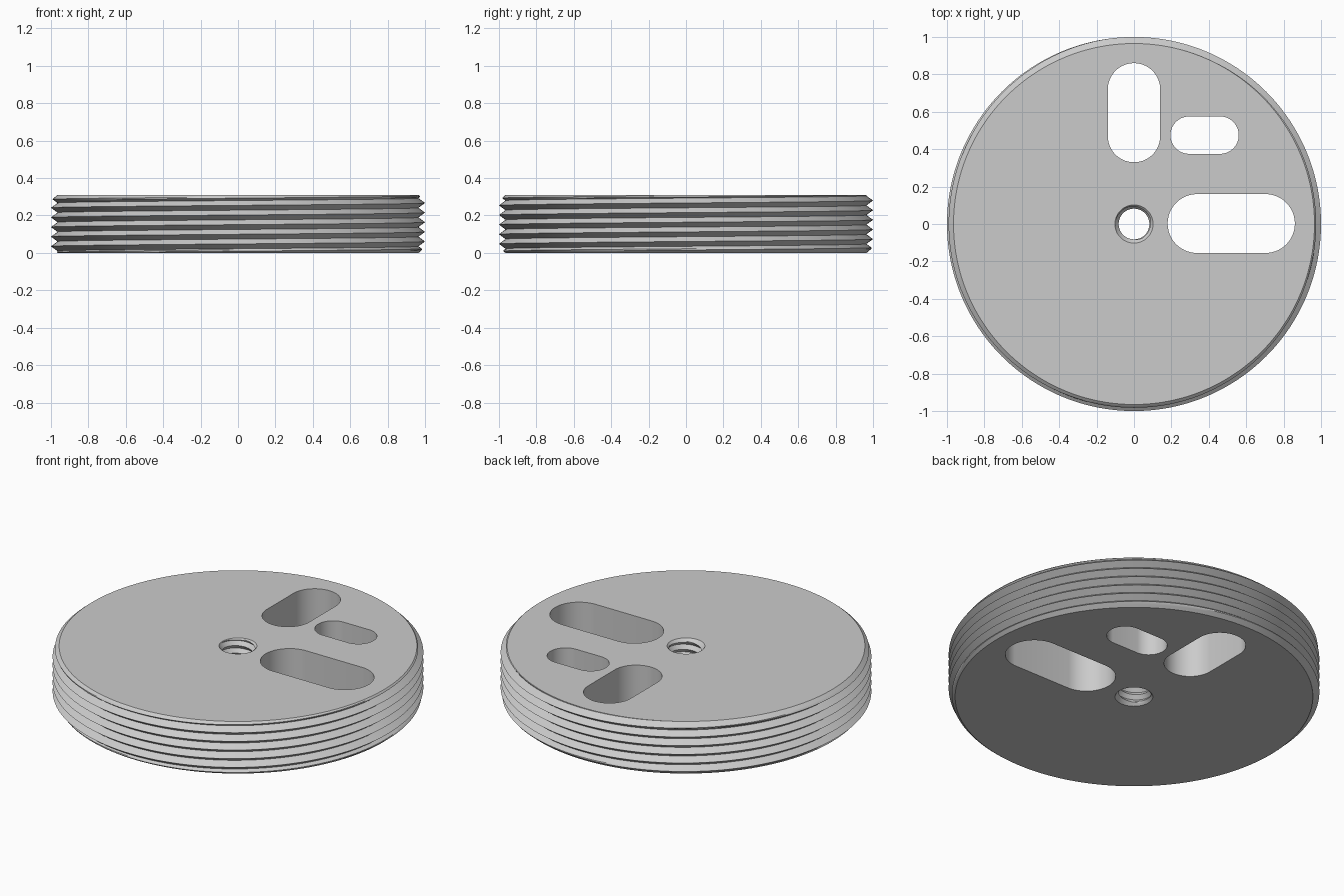
import bpy, bmesh, math

cube = bpy.data.objects.get("Cube")
if cube:
    bpy.data.objects.remove(cube, do_unlink=True)

HEIGHT = 0.31
ROWS = 8            # mesh rows per thread turn

grey = bpy.data.materials.new("light grey")
grey.use_nodes = True
grey.diffuse_color = (0.6, 0.6, 0.6, 1)
grey.node_tree.nodes["Principled BSDF"].inputs["Base Color"].default_value = (0.6, 0.6, 0.6, 1)


def finish(name, bm):
    bmesh.ops.recalc_face_normals(bm, faces=bm.faces[:])
    mesh = bpy.data.meshes.new(name)
    bm.to_mesh(mesh)
    bm.free()
    mesh.materials.append(grey)
    obj = bpy.data.objects.new(name, mesh)
    bpy.context.collection.objects.link(obj)
    return obj


def threaded_rod(name, crest, depth, pitch, start, low, high, segments, limit):
    """Right-handed V thread clipped flat at low and high; limit shapes the ends."""
    bm = bmesh.new()
    first = -2 * ROWS + math.floor((low - start) / pitch) * ROWS
    last = math.ceil((high - start) / pitch + 2) * ROWS
    grid = {}
    for i in range(segments):
        turn = i / segments
        a = turn * math.tau
        for j in range(first, last + 1):
            z = min(max(start + pitch * (turn + j / ROWS), low), high)
            t = ((z - start) / pitch - turn) % 1
            r = limit(crest - 2 * depth * min(t, 1 - t), z)
            grid[i, j] = bm.verts.new((r * math.cos(a), r * math.sin(a), z))
    for i in range(segments):
        # the last column joins the first one a full turn higher
        n, up = (i + 1, 0) if i + 1 < segments else (0, ROWS)
        for j in range(first, last):
            if (n, j + up + 1) in grid:
                bm.faces.new((grid[i, j], grid[n, j + up],
                              grid[n, j + up + 1], grid[i, j + 1]))
    bmesh.ops.remove_doubles(bm, verts=bm.verts[:], dist=1e-5)
    bmesh.ops.holes_fill(bm, edges=[e for e in bm.edges if e.is_boundary], sides=0)
    return finish(name, bm)


def slot(name, x0, x1, y0, y1):
    """Round-ended prism that passes through the whole disc."""
    r = min(x1 - x0, y1 - y0) / 2
    cx, cy = (x0 + x1) / 2, (y0 + y1) / 2
    dx, dy = (x1 - x0) / 2 - r, (y1 - y0) / 2 - r
    bm = bmesh.new()
    ring = []
    steps = 64
    for k in range(steps):
        a = (k + 0.5) / steps * math.tau
        c, s = math.cos(a), math.sin(a)
        ring.append(bm.verts.new((cx + math.copysign(dx, c) + r * c,
                                  cy + math.copysign(dy, s) + r * s, -0.1)))
    base = bm.faces.new(ring)
    top = bmesh.ops.extrude_face_region(bm, geom=[base])["geom"]
    bmesh.ops.translate(bm, vec=(0, 0, HEIGHT + 0.2),
                        verts=[v for v in top if isinstance(v, bmesh.types.BMVert)])
    return finish(name, bm)


# Disc with a threaded rim and chamfered edges
disc = threaded_rod("threaded_disc", 1.0, 0.035, 0.0515, 0.0095, 0, HEIGHT, 192,
                    lambda r, z: min(r, 0.965 + 1.2 * min(z, HEIGHT - z)))

# Threaded centre hole with countersunk ends
cutters = [
    threaded_rod("centre_hole_cutter", 0.1, 0.018, 0.045, 0.01, -0.05, HEIGHT + 0.05, 64,
                 lambda r, z: max(r, min(0.12, 0.102 - min(z, HEIGHT - z)))),
    slot("back_slot_cutter", -0.14, 0.14, 0.33, 0.86),
    slot("small_slot_cutter", 0.195, 0.56, 0.375, 0.575),
    slot("side_slot_cutter", 0.18, 0.86, -0.155, 0.16),
]

bpy.ops.object.select_all(action="DESELECT")
bpy.context.view_layer.objects.active = disc
disc.select_set(True)
for cutter in cutters:
    cutter.hide_render = True
    mod = disc.modifiers.new(cutter.name, "BOOLEAN")
    mod.operation = "DIFFERENCE"
    mod.solver = "EXACT"
    mod.object = cutter
    bpy.ops.object.modifier_apply(modifier=mod.name)
    bpy.data.objects.remove(cutter, do_unlink=True)

bpy.ops.object.shade_smooth_by_angle(angle=math.radians(30))
